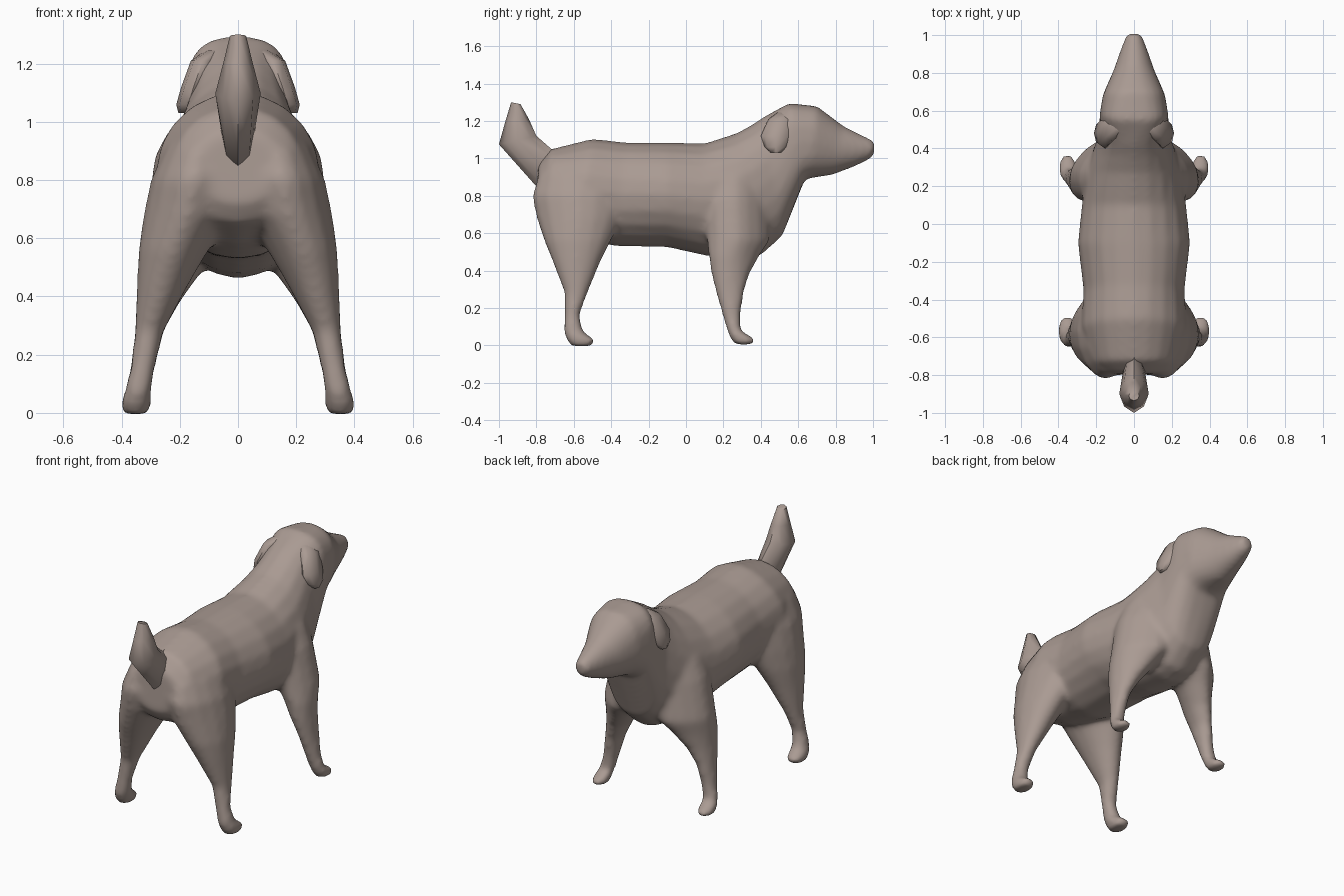
import bpy, bmesh, math

fur = bpy.data.materials.new("warm_grey_fur")
fur.diffuse_color = (0.40, 0.325, 0.29, 1)


def spow(v, e):
    return math.copysign(abs(v) ** e, v)


def loft(bm, rings, sides=10, side=1):
    """Skin rings; each is (y0, z0, y1, z1, centre_x, half_width, power, lean)."""
    loops = []
    for y0, z0, y1, z1, cx, w, power, lean in rings:
        e = 2 / power
        loop = []
        for k in range(sides):
            a = 2 * math.pi * k / sides
            u = spow(math.cos(a), e)
            t = 0.5 + 0.5 * u
            x = side * (cx + w * spow(math.sin(a), e) - lean * u)
            loop.append(bm.verts.new((x, y0 + (y1 - y0) * t, z0 + (z1 - z0) * t)))
        loops.append(loop)
    for a, b in zip(loops, loops[1:]):
        for k in range(sides):
            j = (k + 1) % sides
            bm.faces.new((a[k], a[j], b[j], b[k]))
    bm.faces.new(loops[0])
    bm.faces.new(loops[-1])


def finish(name, bm, blend=False):
    """Make an object; blend fuses its overlapping skins into one soft surface."""
    bmesh.ops.recalc_face_normals(bm, faces=bm.faces)
    me = bpy.data.meshes.new(name)
    bm.to_mesh(me)
    bm.free()
    me.materials.append(fur)
    ob = bpy.data.objects.new(name, me)
    bpy.context.collection.objects.link(ob)
    if blend:
        rm = ob.modifiers.new("fuse", 'REMESH')
        rm.mode = 'VOXEL'
        rm.voxel_size = 0.015
        rm.use_smooth_shade = True
        sm = ob.modifiers.new("soften", 'SMOOTH')
        sm.factor = 0.5
        sm.iterations = 12
    else:
        bpy.ops.object.select_all(action='DESELECT')
        ob.select_set(True)
        bpy.context.view_layer.objects.active = ob
        bpy.ops.object.shade_smooth_by_angle(angle=math.radians(60))
    return ob


def upright(rows):
    """Centred rings from (y0, z0, y1, z1, half_width, power)."""
    return [(y0, z0, y1, z1, 0, w, p, 0) for y0, z0, y1, z1, w, p in rows]


def level(rows):
    """Horizontal rings from (z, inner_x, outer_x, back_y, front_y, power, lean)."""
    return [(yb, z, yf, z, (xi + xo) / 2, (xo - xi) / 2, p, n)
            for z, xi, xo, yb, yf, p, n in rows]


# Torso, neck and head in one skin, rump to nose
torso = upright([
    (-0.80, 0.72, -0.79, 0.97, 0.15, 2),
    (-0.76, 0.65, -0.72, 1.05, 0.22, 2),
    (-0.60, 0.58, -0.50, 1.105, 0.28, 1.9),
    (-0.38, 0.53, -0.32, 1.085, 0.268, 2),
    (-0.10, 0.525, -0.10, 1.085, 0.298, 1.95),
    (0.10, 0.48, 0.10, 1.08, 0.277, 1.95),
    (0.30, 0.46, 0.27, 1.135, 0.25, 2),
    (0.40, 0.48, 0.36, 1.185, 0.22, 2.1),
    (0.515, 0.585, 0.42, 1.225, 0.19, 2.3),
    (0.635, 0.885, 0.55, 1.295, 0.18, 2.8),
    (0.67, 0.895, 0.70, 1.28, 0.165, 2.4),
    (0.78, 0.91, 0.84, 1.175, 0.11, 2),
    (0.90, 0.955, 0.93, 1.13, 0.074, 2),
    (0.985, 0.995, 0.995, 1.10, 0.046, 2),
    (1.005, 1.02, 1.01, 1.085, 0.03, 2),
])

# Hind leg with thigh and paw
hind_leg = level([
    (0.98, 0.04, 0.18, -0.70, -0.46, 2, 0),
    (0.91, 0.02, 0.25, -0.79, -0.37, 1.8, 0),
    (0.80, 0.0, 0.30, -0.825, -0.32, 1.8, 0),
    (0.68, 0.02, 0.325, -0.80, -0.34, 1.8, 0),
    (0.56, 0.10, 0.342, -0.76, -0.40, 1.9, 0),
    (0.45, 0.165, 0.347, -0.715, -0.455, 2, 0),
    (0.28, 0.255, 0.355, -0.65, -0.525, 2, 0),
    (0.16, 0.283, 0.37, -0.65, -0.57, 2, 0),
    (0.075, 0.298, 0.39, -0.655, -0.55, 2.1, 0),
    (0.03, 0.298, 0.405, -0.64, -0.487, 2.1, 0),
    (-0.004, 0.308, 0.395, -0.615, -0.50, 2.1, 0),
])

# Front leg with shoulder and paw; the shoulder turns in towards the chest
front_leg = level([
    (0.98, 0.05, 0.17, 0.18, 0.38, 2, 0.02),
    (0.90, 0.04, 0.245, 0.12, 0.42, 1.7, 0.03),
    (0.78, 0.03, 0.292, 0.10, 0.445, 1.65, 0.04),
    (0.56, 0.06, 0.338, 0.11, 0.45, 1.65, 0.04),
    (0.48, 0.13, 0.342, 0.12, 0.395, 1.75, 0.03),
    (0.38, 0.20, 0.346, 0.135, 0.34, 1.9, 0.01),
    (0.28, 0.255, 0.354, 0.16, 0.31, 2, 0),
    (0.16, 0.283, 0.37, 0.195, 0.292, 2, 0),
    (0.08, 0.298, 0.39, 0.22, 0.292, 2.1, 0),
    (0.035, 0.303, 0.40, 0.235, 0.372, 2.1, 0),
    (0.004, 0.313, 0.393, 0.262, 0.362, 2.1, 0),
])

body = bmesh.new()
loft(body, torso, sides=20)
for s in (-1, 1):
    loft(body, hind_leg, sides=16, side=s)
    loft(body, front_leg, sides=16, side=s)
finish("body_and_legs", body, blend=True)

# Hanging ears, tops sunk into the head
ears = bmesh.new()
for s in (-1, 1):
    loft(ears, level([
        (1.245, 0.05, 0.11, 0.49, 0.57, 2.3, 0),
        (1.21, 0.08, 0.162, 0.44, 0.575, 2.3, 0),
        (1.12, 0.11, 0.195, 0.40, 0.565, 2.3, 0),
        (1.06, 0.13, 0.212, 0.42, 0.54, 2.3, 0),
        (1.03, 0.14, 0.205, 0.45, 0.51, 2.3, 0),
    ]), sides=8, side=s)
finish("ears", ears)

# Upright tail
tail = bmesh.new()
loft(tail, upright([
    (-0.72, 0.86, -0.56, 1.07, 0.02, 2),
    (-0.80, 0.85, -0.72, 1.05, 0.055, 2),
    (-1.0, 1.075, -0.80, 1.12, 0.078, 1.7),
    (-0.965, 1.20, -0.84, 1.21, 0.05, 1.8),
    (-0.935, 1.30, -0.885, 1.29, 0.028, 2),
]), sides=8)
finish("tail", tail)
